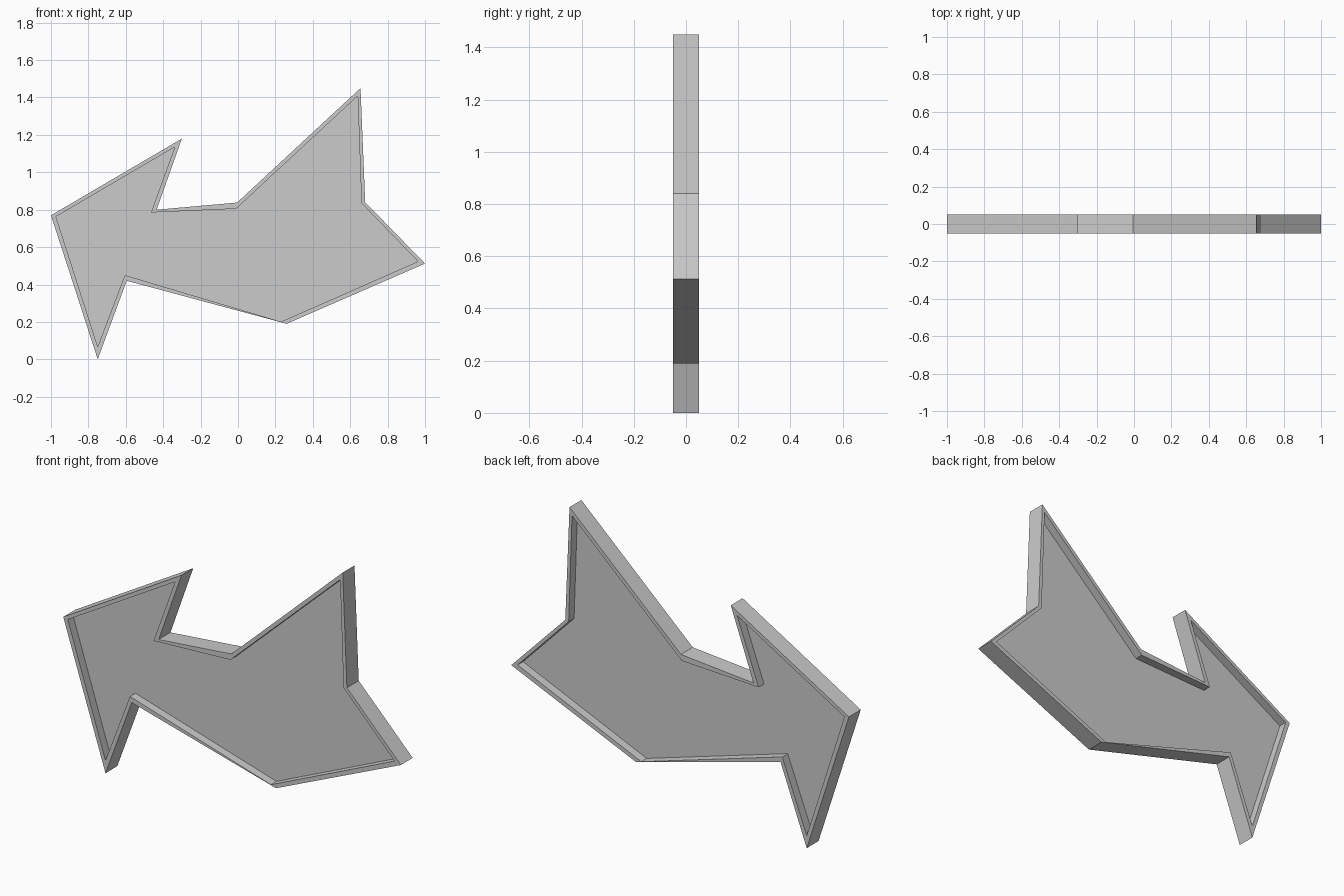
import bpy
import bmesh

cube = bpy.data.objects.get("Cube")
if cube:
    bpy.data.objects.remove(cube, do_unlink=True)

HALF = 0.05     # half the thickness of the rim
WEB = 0.004     # half the thickness of the recessed panel

# Matching corners (x, z) of the outer edge and the inner edge of the rim
OUTER = [(-1, 0.77), (-0.30, 1.18), (-0.435, 0.80), (-0.005, 0.838), (0.655, 1.45),
         (0.68, 0.84), (1, 0.512), (0.26, 0.19), (-0.595, 0.42), (-0.75, 0)]
INNER = [(-0.973, 0.763), (-0.338, 1.135), (-0.465, 0.785), (-0.01, 0.805), (0.64, 1.408),
         (0.66, 0.835), (0.962, 0.523), (0.23, 0.201), (-0.605, 0.45), (-0.75, 0.068)]


def make_material(name, color):
    mat = bpy.data.materials.new(name)
    mat.use_nodes = True
    mat.diffuse_color = color
    mat.node_tree.nodes["Principled BSDF"].inputs["Base Color"].default_value = color
    return mat


def ring(bm, outline, y):
    return [bm.verts.new((x, y, z)) for x, z in outline]


def bridge(bm, a, b):
    for i in range(len(a)):
        j = (i + 1) % len(a)
        bm.faces.new((a[i], a[j], b[j], b[i]))


# Arrow plate: outer wall, flat rim and a recessed panel on both sides
bm = bmesh.new()
edges = {}
for side in (-1, 1):
    edges[side] = ring(bm, OUTER, side * HALF)
    lip = ring(bm, INNER, side * HALF)
    floor = ring(bm, INNER, side * WEB)
    bridge(bm, edges[side], lip)
    bridge(bm, lip, floor)
    bm.faces.new(floor)
bridge(bm, edges[-1], edges[1])
bmesh.ops.recalc_face_normals(bm, faces=bm.faces)

mesh = bpy.data.meshes.new("arrow_plate")
bm.to_mesh(mesh)
bm.free()
mesh.materials.append(make_material("plain_grey", (0.6, 0.6, 0.6, 1)))
plate = bpy.data.objects.new("arrow_plate", mesh)
bpy.context.collection.objects.link(plate)
